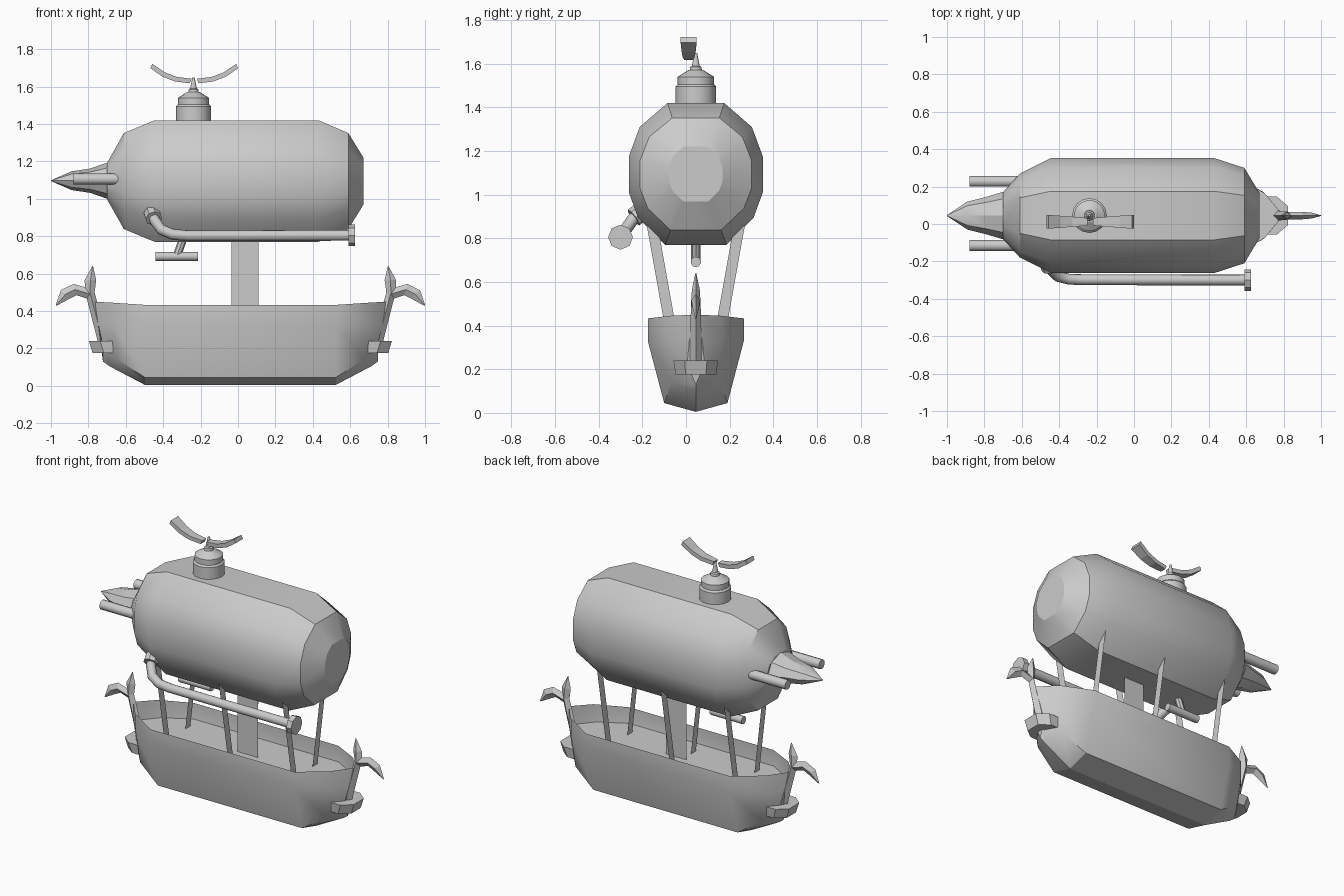
import bpy, bmesh, math
from mathutils import Vector

cube = bpy.data.objects.get("Cube")
if cube:
    bpy.data.objects.remove(cube, do_unlink=True)

YC = 0.045   # centre line of the ship
XC = 0.013   # middle of the hull

grey = bpy.data.materials.new("plain_grey")
grey.use_nodes = True
grey.diffuse_color = (0.6, 0.6, 0.6, 1)
grey.node_tree.nodes["Principled BSDF"].inputs["Base Color"].default_value = (0.6, 0.6, 0.6, 1)


def finish(obj, angle=0):
    obj.data.materials.append(grey)
    if angle:
        bpy.ops.object.select_all(action='DESELECT')
        obj.select_set(True)
        bpy.context.view_layer.objects.active = obj
        bpy.ops.object.shade_smooth_by_angle(angle=math.radians(angle))
    return obj


def build(name, bm, angle=0):
    bmesh.ops.remove_doubles(bm, verts=bm.verts, dist=0.0005)
    bmesh.ops.recalc_face_normals(bm, faces=bm.faces)
    mesh = bpy.data.meshes.new(name)
    bm.to_mesh(mesh)
    bm.free()
    obj = bpy.data.objects.new(name, mesh)
    bpy.context.collection.objects.link(obj)
    return finish(obj, angle)


def loft(name, rings, closed=True, caps=True, angle=0):
    """Skin a list of equal-length point rings."""
    bm = bmesh.new()
    rows = [[bm.verts.new(p) for p in r] for r in rings]
    n = len(rows[0])
    for a, b in zip(rows, rows[1:]):
        for i in range(n if closed else n - 1):
            j = (i + 1) % n
            bm.faces.new((a[i], a[j], b[j], b[i]))
    if caps:
        bm.faces.new(rows[0])
        bm.faces.new(rows[-1])
    return build(name, bm, angle)


def plate(name, points):
    bm = bmesh.new()
    bm.faces.new([bm.verts.new(p) for p in points])
    return build(name, bm)


def rod(name, a, b, r, sides=10):
    a, b = Vector(a), Vector(b)
    bpy.ops.mesh.primitive_cylinder_add(vertices=sides, radius=r, depth=(b - a).length,
                                        location=(a + b) / 2,
                                        rotation=(b - a).to_track_quat('Z', 'Y').to_euler())
    obj = bpy.context.object
    obj.name = name
    return finish(obj, 40)


# Balloon: twelve-sided section scaled along x, drawn out to a spike at the tail
half = [(0.13, 0.325), (0.257, 0.215), (0.307, 0.08), (0.307, -0.085), (0.265, -0.2), (0.14, -0.325)]
section = half + [(-y, z) for y, z in reversed(half)]
stations = [(-0.70, 0.41, 0.3), (-0.61, 0.73, 0.79), (-0.445, 1, 1),
            (0.43, 1, 1), (0.59, 0.83, 0.79), (0.67, 0.4, 0.39)]
loft("balloon", [[(x, YC + y * sy, 1.095 + z * sz) for y, z in section]
                 for x, sy, sz in stations], angle=28)
tail = [(-1.0, 0.002, 0.002), (-0.89, 0.075, 0.05), (-0.79, 0.1, 0.065), (-0.69, 0.13, 0.1)]
loft("tail_spike", [[(x, YC + hy * math.cos(k * math.pi / 4), 1.097 + hz * math.sin(k * math.pi / 4))
                     for k in range(8)] for x, hy, hz in tail], angle=30)
for side, y in (("left", 0.228), ("right", -0.115)):
    rod("tail_tube_" + side, (-0.88, y, 1.106), (-0.6, y, 1.106), 0.03)

# Rotor housing and spindle, turned from a profile
turned = [(0.093, 1.38), (0.093, 1.495), (0.083, 1.505), (0.083, 1.54), (0.035, 1.57),
          (0.028, 1.57), (0.026, 1.585), (0.018, 1.59), (0.006, 1.65)]
loft("rotor_housing", [[(-0.238 + r * math.cos(k * math.pi / 8), YC + r * math.sin(k * math.pi / 8), z)
                        for k in range(16)] for r, z in turned], angle=28)

# Rotor blades: upward-curling tapered slats
slat = [(0.02, 0.02, 1.63), (0.1, 0.027, 1.64), (0.165, 0.032, 1.665), (0.23, 0.037, 1.71)]
for side, s in (("left", 1), ("right", -1)):
    loft("rotor_blade_" + side,
         [[(-0.234 + s * (d + dx), 0.012 + w * sy, z + dz)
           for sy, dx, dz in ((-1, 0.004, -0.012), (1, 0.004, -0.012), (1, -0.006, 0.012), (-1, -0.006, 0.012))]
          for d, w, z in slat])

# Exhaust pipe along the front, with collar and end flange
curve = bpy.data.curves.new("exhaust_pipe", 'CURVE')
curve.dimensions = '3D'
curve.bevel_depth = 0.029
curve.bevel_resolution = 2
curve.use_fill_caps = True
path = [(-0.46, -0.2, 0.93), (-0.445, -0.245, 0.885), (-0.41, -0.28, 0.835),
        (-0.35, -0.295, 0.81), (-0.27, -0.298, 0.803), (0.6, -0.3, 0.805)]
spline = curve.splines.new('POLY')
spline.points.add(len(path) - 1)
for point, co in zip(spline.points, path):
    point.co = (*co, 1)
pipe = bpy.data.objects.new("exhaust_pipe", curve)
bpy.context.collection.objects.link(pipe)
finish(pipe)
rod("pipe_flange", (0.59, -0.3, 0.805), (0.625, -0.3, 0.805), 0.057, 8)
rod("pipe_collar", (-0.46, -0.2, 0.925), (-0.45, -0.24, 0.895), 0.045, 8)

# Small tube hanging under the balloon
rod("belly_tube", (-0.44, YC, 0.692), (-0.215, YC, 0.692), 0.024)
rod("belly_tube_stem", (-0.325, YC, 0.7), (-0.285, YC, 0.81), 0.022, 8)

# Central board and thin hanging straps
plate("central_board", [(-0.035, YC, 0.32), (0.11, YC, 0.32), (0.11, YC, 0.8), (-0.035, YC, 0.8)])
for name, x in (("tail", -0.46), ("middle", -0.01), ("nose", 0.44)):
    for side, s in (("front", -1), ("back", 1)):
        plate("strap_%s_%s" % (name, side),
              [(x, YC + s * d, z) for d, z in ((0.08, 0.33), (0.13, 0.33), (0.232, 0.9), (0.182, 0.9))])

# Hull: each station gives (x, half width, z) from rail to keel
mid = [(0.51, 0.22, 0.433), (0.51, 0.22, 0.33), (0.51, 0.145, 0.045), (0.51, 0, 0.005)]
bow = [(0.69, 0.115, 0.445), (0.68, 0.125, 0.33), (0.66, 0.11, 0.14), (0.7, 0, 0.105)]
tip = [(0.78, 0.006, 0.45), (0.76, 0.03, 0.33), (0.735, 0.04, 0.22), (0.735, 0, 0.13)]


def hull_ring(station, s):
    right = [(XC + s * x, YC - w, z) for x, w, z in station]
    return right + [(XC + s * x, YC + w, z) for x, w, z in reversed(station[:-1])]


loft("hull", [hull_ring(st, s) for st, s in
              ((tip, -1), (bow, -1), (mid, -1), (mid, 1), (bow, 1), (tip, 1))],
     closed=False, caps=False, angle=30)
for s, end in ((-1, "tail"), (1, "nose")):
    plate("hull_stem_" + end, hull_ring(tip, s))
edge = [(s * st[1][0], st[1][1]) for st, s in
        ((tip, -1), (bow, -1), (mid, -1), (mid, 1), (bow, 1), (tip, 1))]
plate("deck", [(XC + x, YC - w, 0.33) for x, w in edge]
      + [(XC + x, YC + w, 0.33) for x, w in reversed(edge)])


# Forked ornaments and the collars that hold them, at both ends of the hull
def limb(name, s, points):
    """Diamond-section limb: points are x, z, in-plane half width (dx, dz), depth."""
    loft(name, [[(XC + s * (x - dx), YC, z - dz), (XC + s * x, YC - d, z),
                 (XC + s * (x + dx), YC, z + dz), (XC + s * x, YC + d, z)]
                for x, z, dx, dz, d in points])


for s, end in ((-1, "tail"), (1, "nose")):
    limb("ornament_stem_" + end, s, [(0.725, 0.2, 0.028, 0, 0.03), (0.805, 0.5, 0.025, 0, 0.022),
                                     (0.802, 0.565, 0.031, 0, 0.018), (0.79, 0.64, 0.002, 0, 0.002)])
    limb("ornament_fork_" + end, s, [(0.8, 0.49, -0.015, 0.025, 0.02), (0.885, 0.515, 0.008, 0.03, 0.02),
                                     (0.935, 0.49, 0.025, 0.022, 0.016), (0.986, 0.43, 0.002, 0.002, 0.002)])
    outline = [(0.63, -0.1), (0.75, -0.1), (0.81, -0.05), (0.81, 0.05), (0.75, 0.1), (0.63, 0.1)]
    loft("ornament_collar_" + end,
         [[(XC + s * (x - t), YC + y * f, z) for x, y in outline]
          for z, t, f in ((0.175, 0.02, 0.93), (0.24, 0, 1.02))])
